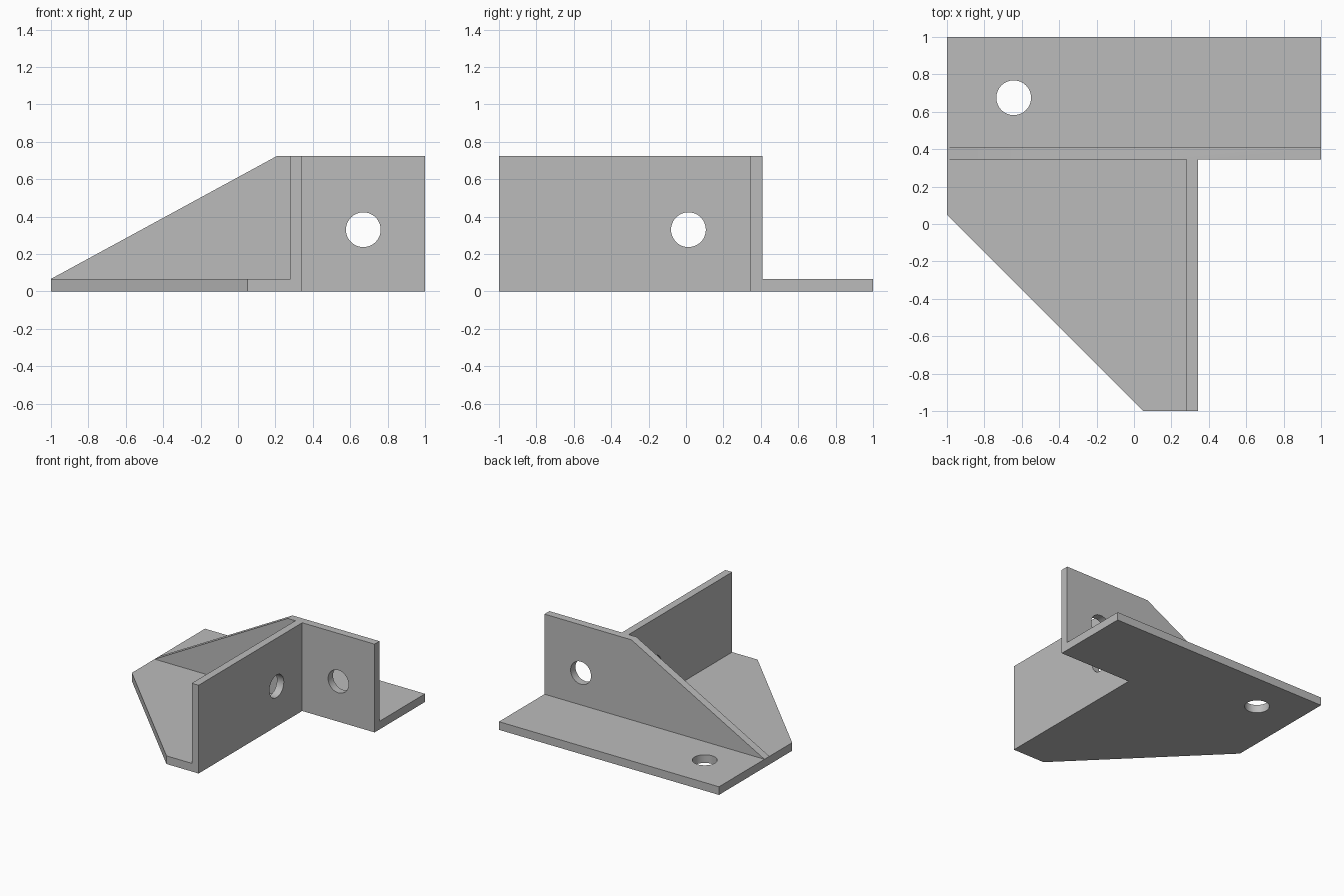
import bpy
import bmesh
import math
from mathutils import Matrix, Vector

cube = bpy.data.objects.get("Cube")
if cube:
    bpy.data.objects.remove(cube, do_unlink=True)

HEIGHT = 0.725       # top of the upright plates
BASE = 0.067         # thickness of the base plate
WALL_X = (0.28, 0.342)
WALL_Y = (0.345, 0.409)
HOLE_R = 0.093

steel = bpy.data.materials.new("grey steel")
steel.use_nodes = True
grey = (0.5, 0.5, 0.5, 1)
steel.diffuse_color = grey
steel.node_tree.nodes["Principled BSDF"].inputs["Base Color"].default_value = grey


def add_object(name, bm):
    bmesh.ops.recalc_face_normals(bm, faces=bm.faces)
    mesh = bpy.data.meshes.new(name)
    bm.to_mesh(mesh)
    bm.free()
    mesh.materials.append(steel)
    obj = bpy.data.objects.new(name, mesh)
    bpy.context.collection.objects.link(obj)
    return obj


def plate(name, outline, direction):
    """Flat outline pushed along a direction to make a plate."""
    bm = bmesh.new()
    face = bm.faces.new([bm.verts.new(p) for p in outline])
    pushed = bmesh.ops.extrude_face_region(bm, geom=[face])["geom"]
    verts = [g for g in pushed if isinstance(g, bmesh.types.BMVert)]
    bmesh.ops.translate(bm, verts=verts, vec=direction)
    return add_object(name, bm)


def hole_cutter(name, centre, axis):
    turn = Vector((0, 0, 1)).rotation_difference(Vector(axis)).to_matrix().to_4x4()
    bm = bmesh.new()
    bmesh.ops.create_cone(bm, cap_ends=True, segments=48, radius1=HOLE_R,
                          radius2=HOLE_R, depth=0.3,
                          matrix=Matrix.Translation(centre) @ turn)
    return add_object(name, bm)


# Base plate with its chamfered corner and square notch
x0, x1 = WALL_X
y0, y1 = WALL_Y
base_outline = [(-1, 1), (1, 1), (1, y0), (x1, y0), (x1, -1), (0.05, -1), (-1, 0.05)]
bracket = plate("angle_bracket", [(x, y, 0) for x, y in base_outline], (0, 0, BASE))

# Upright plates: sloped gusset running across, and the forward wall
gusset_outline = [(-1, 0), (1, 0), (1, HEIGHT), (0.21, HEIGHT), (-1, BASE)]
gusset = plate("gusset_wall", [(x, y0, z) for x, z in gusset_outline], (0, y1 - y0, 0))
side_outline = [(-1, 0), (y1, 0), (y1, HEIGHT), (-1, HEIGHT)]
side = plate("forward_wall", [(x0, y, z) for y, z in side_outline], (x1 - x0, 0, 0))

# Bolt holes, one through each plate
holes = [
    hole_cutter("base_hole", (-0.643, 0.675, BASE / 2), (0, 0, 1)),
    hole_cutter("gusset_hole", (0.67, (y0 + y1) / 2, 0.33), (0, 1, 0)),
    hole_cutter("forward_hole", ((x0 + x1) / 2, 0.013, 0.33), (1, 0, 0)),
]

# Weld the plates, drill the holes and merge coplanar faces
steps = [(gusset, 'UNION'), (side, 'UNION')] + [(h, 'DIFFERENCE') for h in holes]
for tool, operation in steps:
    mod = bracket.modifiers.new(tool.name, 'BOOLEAN')
    mod.object = tool
    mod.operation = operation
    mod.solver = 'EXACT'
tidy = bracket.modifiers.new("merge_flat_faces", 'DECIMATE')
tidy.decimate_type = 'DISSOLVE'
tidy.angle_limit = math.radians(1)

bpy.context.view_layer.update()
evaluated = bracket.evaluated_get(bpy.context.evaluated_depsgraph_get())
solid = bpy.data.meshes.new_from_object(evaluated)
bracket.modifiers.clear()
bracket.data = solid
for tool, _ in steps:
    bpy.data.objects.remove(tool, do_unlink=True)

# Smooth hole walls, crisp plate edges
bpy.ops.object.select_all(action='DESELECT')
bracket.select_set(True)
bpy.context.view_layer.objects.active = bracket
bpy.ops.object.shade_smooth_by_angle(angle=math.radians(30))
